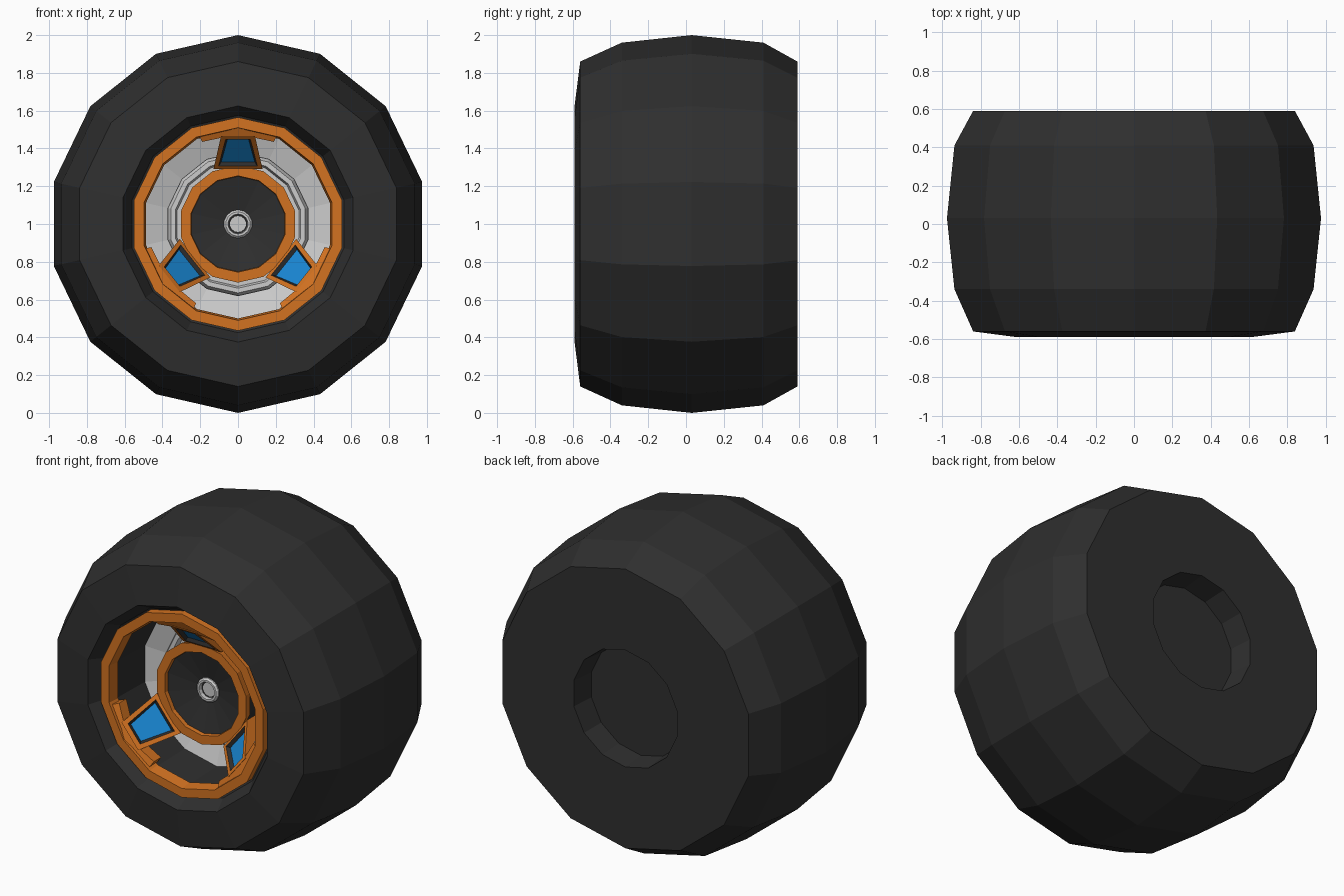
import bpy, bmesh
from math import sin, cos, pi
from mathutils import Matrix, Vector

if "Cube" in bpy.data.objects:
    bpy.data.objects.remove(bpy.data.objects["Cube"])

SIDES = 14
CENTRE = Vector((0, 0, 1))


def material(name, rgb):
    m = bpy.data.materials.new(name)
    m.diffuse_color = (*rgb, 1)
    m.use_nodes = True
    m.node_tree.nodes["Principled BSDF"].inputs["Base Color"].default_value = m.diffuse_color
    return m


RUBBER = material("rubber", (0.028, 0.028, 0.028))
ORANGE = material("orange_metal", (0.65, 0.17, 0.015))
BLUE = material("blue_panel", (0.01, 0.25, 0.68))


def finish(name, bm, mats=()):
    bmesh.ops.recalc_face_normals(bm, faces=bm.faces)
    me = bpy.data.meshes.new(name)
    bm.to_mesh(me)
    bm.free()
    for m in mats:
        me.materials.append(m)
    ob = bpy.data.objects.new(name, me)
    ob.location = CENTRE
    bpy.context.collection.objects.link(ob)
    return ob


def lathe(name, profile, mats=(), closed=False):
    """Spin (y, radius) points about the axle; radius 0 becomes a pole."""
    bm = bmesh.new()
    rings = []
    for y, r in profile:
        n = SIDES if r else 1
        rings.append([bm.verts.new((r * sin(2 * pi * k / SIDES), y, r * cos(2 * pi * k / SIDES)))
                      for k in range(n)])
    pairs = list(zip(rings, rings[1:] + rings[:1]))
    for a, b in pairs if closed else pairs[:-1]:
        for k in range(SIDES):
            j = (k + 1) % SIDES
            quad = [a[k % len(a)], a[j % len(a)], b[j % len(b)], b[k % len(b)]]
            bm.faces.new(list(dict.fromkeys(quad)))
    return finish(name, bm, mats)


def slope(z):
    """Depth of the spoke front at a given distance from the axle."""
    return max(-0.54, -0.355 - 1.05 * (z - 0.295))


def prism(bm, outline, depth):
    front = [bm.verts.new((x, slope(z), z)) for x, z in outline]
    back = [bm.verts.new((x, slope(z) + depth, z)) for x, z in outline]
    n = len(outline)
    face = bm.faces.new(front)
    bm.faces.new(back[::-1])
    for i in range(n):
        bm.faces.new((front[i], back[i], back[(i + 1) % n], front[(i + 1) % n]))
    bmesh.ops.recalc_face_normals(bm, faces=bm.faces)
    return face


# Tyre: tread, front lip, dark barrel wall and recessed back
lathe("tyre", [(-0.14, 0), (-0.18, 0.50), (-0.47, 0.51), (-0.50, 0.575), (-0.59, 0.625),
               (-0.56, 0.86), (-0.34, 0.96), (0.03, 1.0), (0.41, 0.96), (0.59, 0.86),
               (0.59, 0.36), (0.44, 0.345), (0.44, 0)], [RUBBER])

# Grey stepped plate at the bottom of the barrel
lathe("rim_back_plate", [(-0.21, 0.505), (-0.17, 0.38), (-0.20, 0.365), (-0.20, 0.34),
                         (-0.17, 0.33), (-0.17, 0.25)])

# Orange outer rim and hub rings
lathe("outer_rim_ring", [(-0.545, 0.565), (-0.545, 0.51), (-0.47, 0.50), (-0.47, 0.565)],
      [ORANGE], closed=True)
lathe("hub_ring", [(-0.355, 0.31), (-0.355, 0.255), (-0.30, 0.25), (-0.30, 0.30)],
      [ORANGE], closed=True)

# Dark hub with dished face, and hollow axle cap
lathe("hub", [(-0.27, 0), (-0.33, 0.255), (-0.31, 0.295), (-0.16, 0.28)], [RUBBER])
lathe("axle_cap", [(-0.25, 0.075), (-0.295, 0.075), (-0.305, 0.065), (-0.305, 0.053),
                   (-0.28, 0.05), (-0.28, 0)])

# Three spokes: flange on the rim and a sloped leg with an inset blue window
for label, step in (("top", 0), ("left", -5), ("right", 5)):
    bm = bmesh.new()
    prism(bm, [(-0.21, 0.475), (0, 0.52), (0.21, 0.475), (0.19, 0.435), (0.095, 0.455),
               (-0.095, 0.455), (-0.19, 0.435)], 0.07)
    panel = prism(bm, [(-0.09, 0.465), (0.09, 0.465), (0.13, 0.29), (-0.13, 0.29)], 0.09)
    bmesh.ops.inset_region(bm, faces=[panel], thickness=0.036)
    frame = bmesh.ops.inset_region(bm, faces=[panel], thickness=0.018, depth=-0.02)["faces"]
    for f in frame:
        f.material_index = 1
    panel.material_index = 2
    bmesh.ops.rotate(bm, verts=bm.verts, cent=(0, 0, 0),
                     matrix=Matrix.Rotation(step * 2 * pi / SIDES, 3, 'Y'))
    finish("spoke_" + label, bm, [ORANGE, RUBBER, BLUE])
